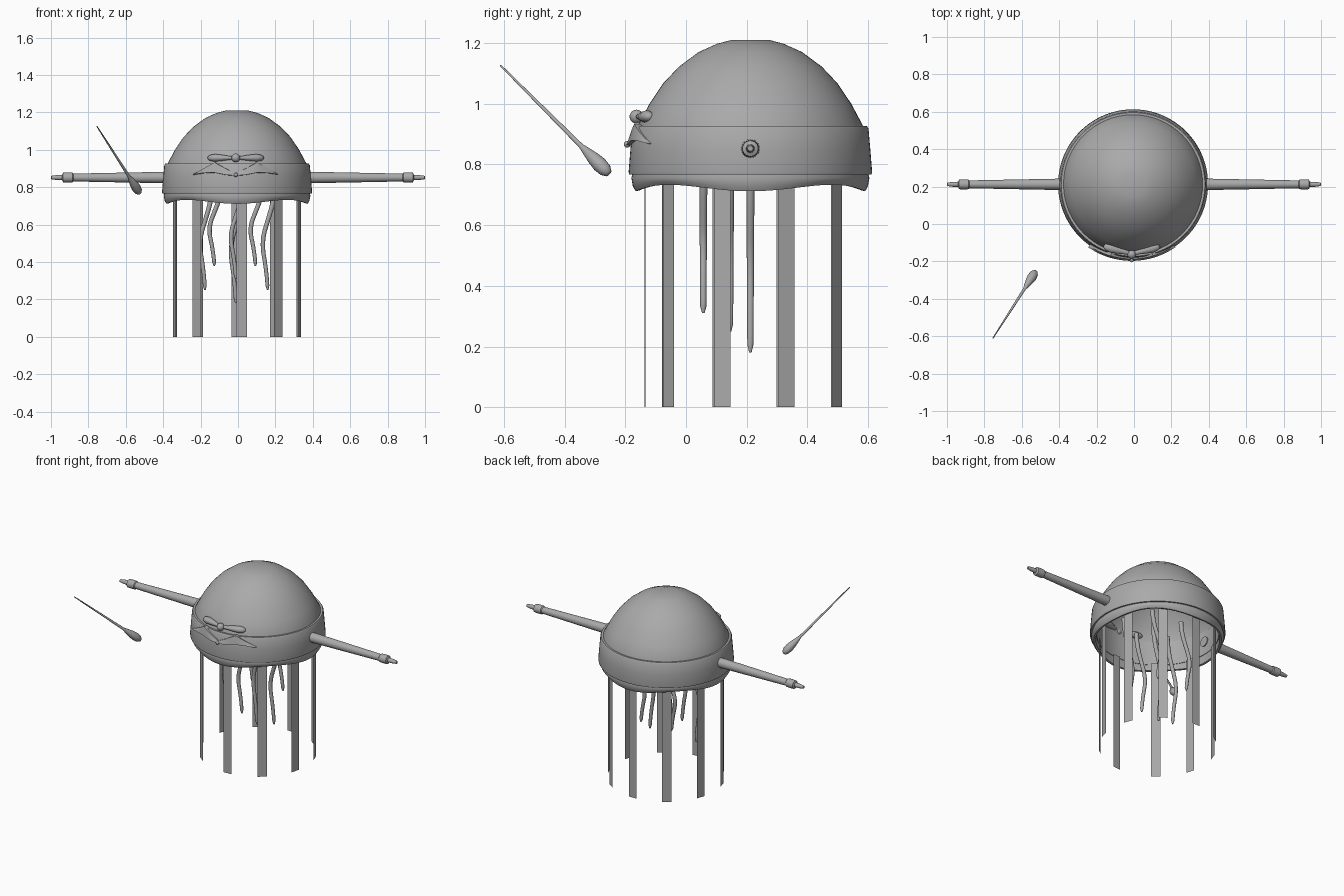
import bpy, bmesh, math
from mathutils import Vector, Matrix

cube = bpy.data.objects.get("Cube")
if cube:
    bpy.data.objects.remove(cube, do_unlink=True)

GREY = bpy.data.materials.new("plain grey")
GREY.use_nodes = True
GREY.diffuse_color = (0.4, 0.4, 0.4, 1)
GREY.node_tree.nodes["Principled BSDF"].inputs["Base Color"].default_value = (0.4, 0.4, 0.4, 1)

CX, CY = -0.005, 0.212          # axis of the bell
UP = Vector((0, 0, 1))


def finish(name, bm, smooth=True):
    mesh = bpy.data.meshes.new(name)
    bmesh.ops.recalc_face_normals(bm, faces=bm.faces)
    bm.to_mesh(mesh)
    bm.free()
    obj = bpy.data.objects.new(name, mesh)
    bpy.context.collection.objects.link(obj)
    mesh.materials.append(GREY)
    if smooth:
        bpy.ops.object.select_all(action='DESELECT')
        obj.select_set(True)
        bpy.context.view_layer.objects.active = obj
        bpy.ops.object.shade_smooth_by_angle(angle=math.radians(40))
    return obj


def lathe(name, profile, origin=(CX, CY, 0), axis=UP, segs=64, squash=1, edit=None):
    """Spin (radius, height) points about an axis; squash flattens it sideways."""
    bm = bmesh.new()
    verts = [bm.verts.new((r, 0, h)) for r, h in profile]
    edges = [bm.edges.new(pair) for pair in zip(verts, verts[1:])]
    bmesh.ops.spin(bm, geom=verts + edges, cent=(0, 0, 0), axis=UP,
                   angle=math.tau, steps=segs, use_duplicate=False)
    bmesh.ops.remove_doubles(bm, verts=bm.verts, dist=0.0002)
    if edit:
        for v in bm.verts:
            edit(v)
    bm.transform(Matrix.Diagonal((1, squash, 1, 1)))
    turn = Vector(axis).to_track_quat('Z', 'Y').to_matrix().to_4x4()
    bm.transform(Matrix.Translation(origin) @ turn)
    return finish(name, bm)


def ball(name, centre, radius):
    bm = bmesh.new()
    bmesh.ops.create_uvsphere(bm, u_segments=16, v_segments=10, radius=radius,
                              matrix=Matrix.Translation(centre))
    return finish(name, bm)


def interpolate(points, x):
    for (x0, y0), (x1, y1) in zip(points, points[1:]):
        if x <= x1:
            return y0 + (y1 - y0) * (x - x0) / (x1 - x0)
    return points[-1][1]


# Bell: dome, thick band and wavy skirt
lathe("dome", [(0, 1.21), (0.065, 1.209), (0.11, 1.197), (0.17, 1.17), (0.235, 1.122),
               (0.287, 1.067), (0.332, 1.0), (0.372, 0.925), (0.378, 0.85)])
lathe("band", [(0.365, 0.925), (0.384, 0.926), (0.389, 0.918), (0.395, 0.85), (0.401, 0.775),
               (0.399, 0.766), (0.36, 0.766), (0.365, 0.925)], segs=96)


def wave(v):
    if v.co.z < 0.75:
        v.co.z -= 0.011 * math.cos(4 * math.atan2(v.co.y, v.co.x)) * (0.77 - v.co.z) / 0.05


lathe("skirt", [(0.386, 0.78), (0.392, 0.755), (0.387, 0.735), (0.378, 0.722),
                (0.366, 0.724), (0.362, 0.78), (0.386, 0.78)], segs=96, edit=wave)

# Side arms with a collar and narrow tip
for side, label in ((1, "left"), (-1, "right")):
    lathe(label + "_arm",
          [(0, 0.36), (0.031, 0.36), (0.030, 0.42), (0.021, 0.88), (0.026, 0.885),
           (0.027, 0.91), (0.026, 0.935), (0.014, 0.94), (0.013, 0.97), (0.009, 0.998), (0, 1.0)],
          origin=(0, CY, 0.852), axis=(side, 0, 0), segs=24)

# Ring of flat hanging ribbons
bm = bmesh.new()
for i in range(10):
    a = math.radians(-86 + 35.3 * i)
    centre = Vector((CX + 0.348 * math.cos(a), CY + 0.348 * math.sin(a), 0))
    half = Vector((-math.sin(a), math.cos(a), 0)) * 0.028
    top = UP * 0.77
    bm.faces.new([bm.verts.new(p) for p in
                  (centre - half, centre + half, centre + half + top, centre - half + top)])
finish("hanging_ribbons", bm, smooth=False)

# Wavy inner tentacles: x, y, lower end
SWAY = [(0, 0.03), (0.15, 0.025), (0.3, 0.0), (0.55, -0.045), (0.8, -0.02), (1, -0.01)]
for i, (x, y, low) in enumerate([(0, CY, 0.18), (0, 0.057, 0.31), (0.17, 0.145, 0.25),
                                 (-0.165, 0.145, 0.25), (0.105, 0.33, 0.38), (-0.115, 0.33, 0.38)]):
    bm = bmesh.new()
    previous, steps, sides = None, 24, 12
    for s in range(steps + 1):
        t = s / steps
        # average the sway for a soft bend
        sway = sum(interpolate(SWAY, min(max(t + d, 0), 1)) for d in (-0.1, -0.05, 0, 0.05, 0.1)) / 5
        r = (0.014 - 0.004 * t) * (1 if s < steps else 0.4)
        ring = [bm.verts.new((x + sway + r * math.cos(k * math.tau / sides),
                              y + r * math.sin(k * math.tau / sides),
                              0.83 + (low - 0.83) * t)) for k in range(sides)]
        if previous:
            for k in range(sides):
                j = (k + 1) % sides
                bm.faces.new((previous[k], previous[j], ring[j], ring[k]))
        else:
            bm.faces.new(ring)
        previous = ring
    bm.faces.new(previous)
    finish("tentacle_%d" % (i + 1), bm)

# Bow on the front of the dome
MX = -0.012
for side, label in ((1, "left"), (-1, "right")):
    lathe(label + "_bow_loop",
          [(0, 0), (0.010, 0.012), (0.013, 0.04), (0.020, 0.08), (0.024, 0.115),
           (0.019, 0.142), (0.010, 0.153), (0, 0.156)],
          origin=(MX, -0.16, 0.957), axis=(side, 0.28, 0), segs=20, squash=0.85)
ball("bow_knot", (MX, -0.163, 0.957), 0.023)

# Pointed collar wrapped around the front of the band
UPPER = [(0, 0.875), (0.05, 0.898), (0.115, 0.933), (0.17, 0.902), (0.228, 0.869)]
LOWER = [(0, 0.861), (0.05, 0.864), (0.115, 0.877), (0.17, 0.875), (0.228, 0.866)]
bm = bmesh.new()
previous, count = None, 32
for s in range(count + 1):
    x = 0.228 * (2 * s / count - 1)
    top, low = interpolate(UPPER, abs(x)), interpolate(LOWER, abs(x))
    a = math.asin(x / 0.4)
    ring = []
    for r, z in ((0.386, low), (0.409, low + 0.002), (0.405, (top + low) / 2), (0.399, top), (0.376, top)):
        ring.append(bm.verts.new((MX + r * math.sin(a), CY - r * math.cos(a), z)))
    if previous:
        for k in range(len(ring)):
            j = (k + 1) % len(ring)
            bm.faces.new((previous[k], previous[j], ring[j], ring[k]))
    else:
        bm.faces.new(ring)
    previous = ring
bm.faces.new(previous)
finish("pointed_collar", bm)
ball("collar_bead", (MX, -0.194, 0.866), 0.011)

# Floating needle with a bulbous handle
tip, butt = Vector((-0.755, -0.612, 1.127)), Vector((-0.525, -0.252, 0.767))
length = (butt - tip).length
lathe("needle", [(r, t * length) for r, t in
                 ((0, 0), (0.003, 0.005), (0.008, 0.74), (0.013, 0.78), (0.021, 0.85),
                  (0.025, 0.91), (0.022, 0.96), (0.013, 0.99), (0, 1))],
      origin=tip, axis=butt - tip, segs=20)
